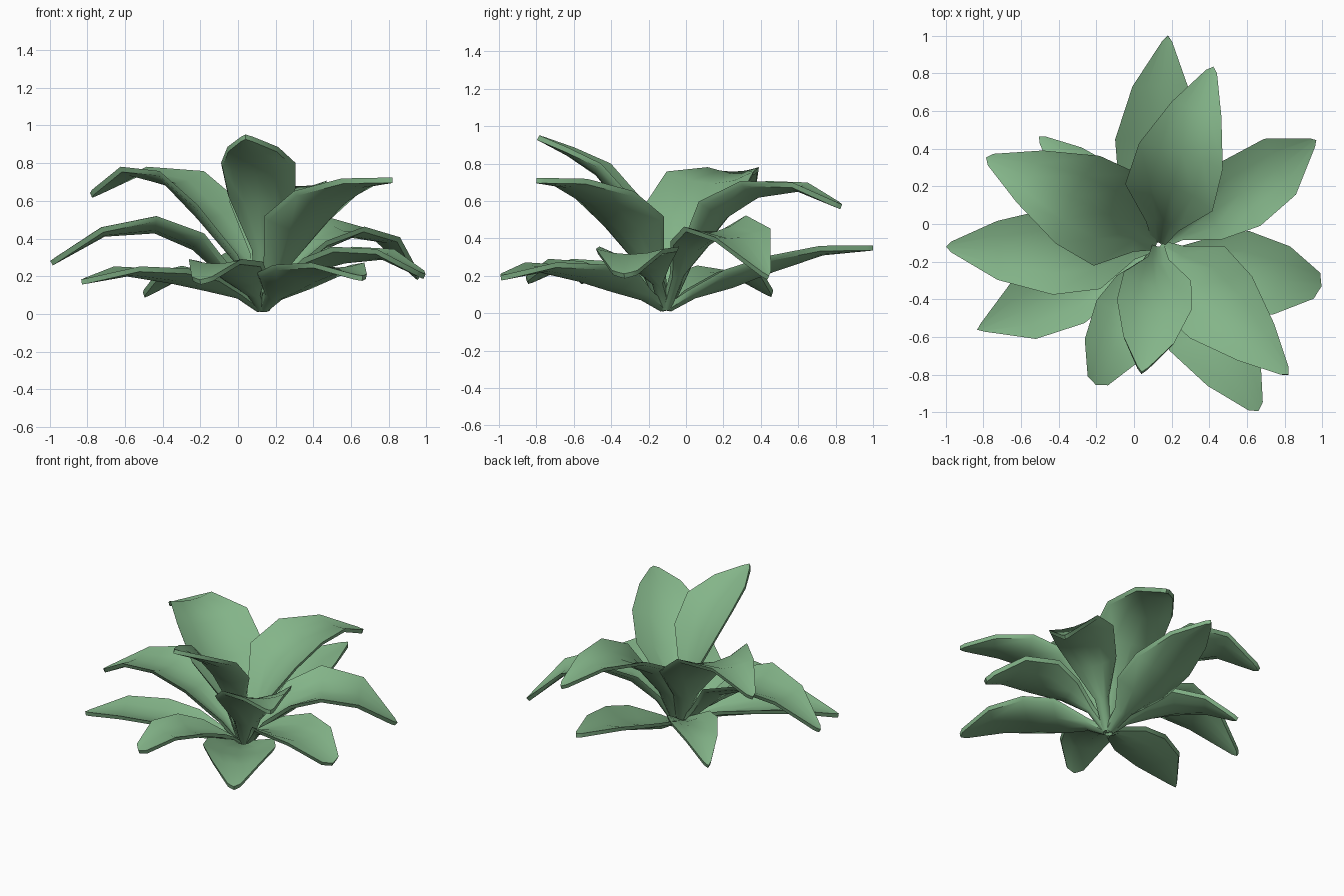
import bpy
from mathutils import Vector

if "Cube" in bpy.data.objects:
    bpy.data.objects.remove(bpy.data.objects["Cube"])

green = bpy.data.materials.new("leaf_green")
green.diffuse_color = (0.23, 0.46, 0.25, 1)
green.use_nodes = True
green.node_tree.nodes["Principled BSDF"].inputs["Base Color"].default_value = green.diffuse_color

ROOT = Vector((0.13, -0.11, 0))
THICK = 0.028
FRAC = (0, 0.12, 0.3, 0.5, 0.75, 1)        # stations along a leaf
CUP = (0.5, 0.45, 0.38, 0.28, 0.16, 0.08)  # channel depth / half width
ACROSS = (-1, -0.5, 0, 0.5, 1)
# width profiles at stations 1-4, relative to the half width
POINTED = (0.36, 0.97, 0.93, 0.55)
EVEN = (0.28, 0.9, 1, 0.68)
BROAD = (0.22, 0.75, 1, 0.85)
STALKED = (0.14, 0.6, 1, 0.85)


def leaf(name, tip, half, heights, shape=EVEN, tip_w=0.12, roll=0.0, bow=0.0):
    """Loft an arched, channelled blade from the root to a tip point."""
    flat = Vector((tip[0], tip[1], 0)) - ROOT
    out = flat.normalized()
    side = Vector((-out.y, out.x, 0))       # left of the growth direction
    start = ROOT + out * 0.02
    zs = (0.025,) + heights
    mid = [start + (flat - out * 0.02) * t + Vector((0, 0, z))
           + side * bow * 4 * t * (1 - t) for t, z in zip(FRAC, zs)]
    widths = [0.03] + [s * half for s in shape] + [tip_w * half]
    verts, n = [], 2 * len(ACROSS)
    for i, c in enumerate(mid):
        tan = (mid[min(i + 1, 5)] - mid[max(i - 1, 0)]).normalized()
        normal = tan.cross(side).normalized()
        w = widths[i]
        # closed ring: upper face left to right, lower face back again
        ring = [(u, 0.5, 1) for u in ACROSS] + [(-u, -0.5, 0.95) for u in ACROSS]
        for u, lift, narrow in ring:
            back = tan * (-0.03 * abs(u) if i == 5 else 0)   # rounds the tip
            verts.append(c + side * u * w * narrow + back + normal *
                         (w * (CUP[i] * (u * u - 0.3) + roll * u) + lift * THICK))
    faces = [(i * n + j, i * n + n + j, i * n + n + (j + 1) % n, i * n + (j + 1) % n)
             for i in range(5) for j in range(n)]
    # quads closing the root and the tip
    for j in range(len(ACROSS) - 1):
        cap = (j, j + 1, n - 2 - j, n - 1 - j)
        faces.append(cap)
        faces.append(tuple(5 * n + k for k in reversed(cap)))
    me = bpy.data.meshes.new(name)
    me.from_pydata(verts, [], faces)
    me.materials.append(green)
    ob = bpy.data.objects.new(name, me)
    bpy.context.collection.objects.link(ob)
    bpy.context.view_layer.objects.active = ob
    ob.select_set(True)
    bpy.ops.object.shade_smooth_by_angle(angle=0.8)   # keeps the rim crisp
    ob.select_set(False)


# Upper leaves, rising steeply
leaf("upper_leaf_front", (0.04, -0.79), 0.2, (0.34, 0.6, 0.76, 0.86, 0.94),
     tip_w=0.15, bow=0.02)
leaf("upper_leaf_front_right", (0.82, -0.8), 0.25, (0.25, 0.46, 0.6, 0.69, 0.71), POINTED)
leaf("upper_leaf_back", (0.42, 0.83), 0.25, (0.3, 0.54, 0.65, 0.67, 0.57), POINTED, bow=0.025)
leaf("upper_leaf_left", (-0.78, 0.35), 0.28, (0.29, 0.52, 0.7, 0.75, 0.63), POINTED, bow=-0.02)

# Middle leaves, arching over
leaf("middle_leaf_left", (-0.99, -0.12), 0.23, (0.17, 0.37, 0.46, 0.43, 0.27), bow=0.03)
leaf("middle_leaf_right", (0.96, 0.44), 0.2, (0.2, 0.36, 0.44, 0.4, 0.19), BROAD,
     roll=0.15, bow=-0.015)
leaf("middle_leaf_right_front", (0.99, -0.33), 0.22, (0.16, 0.25, 0.3, 0.31, 0.2), STALKED,
     0.32, bow=-0.03)

# Lower leaves, spreading flat
leaf("lower_leaf_back", (0.18, 1.0), 0.22, (0.1, 0.17, 0.25, 0.33, 0.35), bow=0.035)
leaf("lower_leaf_front_right", (0.66, -0.99), 0.24, (0.09, 0.15, 0.2, 0.24, 0.19), EVEN, 0.18)
leaf("lower_leaf_front", (-0.2, -0.85), 0.18, (0.1, 0.17, 0.23, 0.26, 0.17), BROAD, 0.33)
leaf("lower_leaf_front_left", (-0.83, -0.56), 0.19, (0.1, 0.15, 0.19, 0.22, 0.17), BROAD,
     bow=0.02)
leaf("lower_leaf_back_left", (-0.5, 0.46), 0.16, (0.1, 0.17, 0.21, 0.2, 0.1), EVEN, 0.15)
